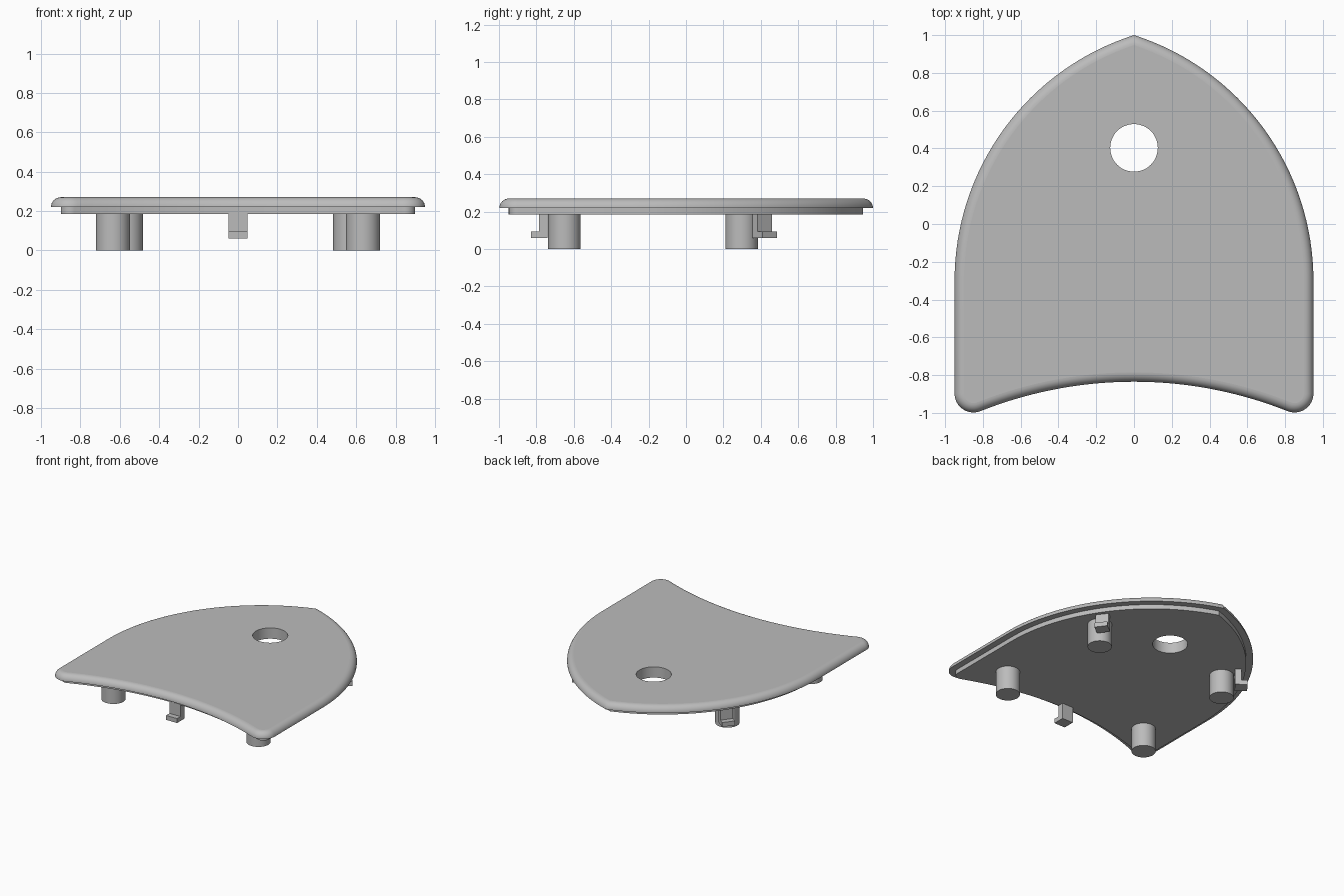
import bpy, bmesh
from math import sin, cos, pi, sqrt, atan2, acos, radians
from mathutils import Matrix, Vector

cube = bpy.data.objects.get("Cube")
if cube:
    bpy.data.objects.remove(cube)

grey = bpy.data.materials.new("light grey plastic")
grey.use_nodes = True
colour = (0.5, 0.5, 0.5, 1)
grey.diffuse_color = colour
grey.node_tree.nodes["Principled BSDF"].inputs["Base Color"].default_value = colour


def finish(name, bm, smooth=True):
    bmesh.ops.recalc_face_normals(bm, faces=bm.faces)
    mesh = bpy.data.meshes.new(name)
    bm.to_mesh(mesh)
    bm.free()
    obj = bpy.data.objects.new(name, mesh)
    bpy.context.collection.objects.link(obj)
    mesh.materials.append(grey)
    if smooth:
        bpy.ops.object.select_all(action='DESELECT')
        obj.select_set(True)
        bpy.context.view_layer.objects.active = obj
        bpy.ops.object.shade_smooth_by_angle(angle=radians(35))
        # Level faces stay flat beside the rounded rim
        for p in mesh.polygons:
            if abs(p.normal.z) > 0.999:
                p.use_smooth = False
    return obj


def arc(cx, cy, r, a0, a1, n):
    return [(cx + r * cos(a0 + (a1 - a0) * i / n),
             cy + r * sin(a0 + (a1 - a0) * i / n)) for i in range(n + 1)]


# Shield outline, offset inwards by d
WIDTH, SIDE_Y, CORNER, FRONT_R, FRONT_MID = 0.95, -0.3, 0.1, 2.2, -0.835
SIDE_R = (WIDTH ** 2 + (1 - SIDE_Y) ** 2) / (2 * WIDTH)


def outline(d):
    front_cy = FRONT_MID - FRONT_R
    cx = WIDTH - CORNER
    cy = front_cy + sqrt((FRONT_R + CORNER) ** 2 - cx ** 2)
    touch = atan2(cy - front_cy, cx)
    side_cx, side_r = WIDTH - SIDE_R, SIDE_R - d
    half = arc(0, front_cy, FRONT_R + d, pi / 2, touch, 20)
    half += arc(cx, cy, CORNER - d, touch - pi, 0, 12)[1:]
    half += arc(side_cx, SIDE_Y, side_r, 0, acos(-side_cx / side_r), 32)
    return half + [(-x, y) for x, y in half[-2:0:-1]]


# Cover plate: stepped underside, rounded upper rim, round hole
BOTTOM, STEP, TOP, RIM = 0.185, 0.22, 0.27, 0.05
levels = [(RIM, BOTTOM), (RIM, STEP)]
for i in range(9):
    a = i / 8 * pi / 2
    levels.append((RIM * (1 - cos(a)), STEP + (TOP - STEP) * sin(a)))

bm = bmesh.new()


def loft(rings):
    loops = [[bm.verts.new((x, y, z)) for x, y in pts] for pts, z in rings]
    n = len(loops[0])
    for a, b in zip(loops, loops[1:]):
        for i in range(n):
            j = (i + 1) % n
            bm.faces.new((a[i], a[j], b[j], b[i]))
    return [[bm.edges.get((lp[i], lp[(i + 1) % n])) for i in range(n)]
            for lp in (loops[0], loops[-1])]


hole = arc(0, 0.403, 0.126, 0, 2 * pi, 48)[:-1]
outer_low, outer_high = loft([(outline(d), z) for d, z in levels])
hole_low, hole_high = loft([(hole, BOTTOM), (hole, TOP)])
for edges, up in ((outer_low + hole_low, -1), (outer_high + hole_high, 1)):
    bmesh.ops.triangle_fill(bm, edges=edges, use_beauty=True, normal=Vector((0, 0, up)))
finish("cover_plate", bm)


# Round pegs under the plate
def peg(name, x, y):
    b = bmesh.new()
    bmesh.ops.create_cone(b, cap_ends=True, segments=40, radius1=0.087, radius2=0.087,
                          depth=BOTTOM + 0.005,
                          matrix=Matrix.Translation((x, y, (BOTTOM + 0.005) / 2)))
    finish(name, b)


# L-shaped clips: a stem with a foot pointing outwards
def clip(name, x, y, angle):
    profile = [(-0.045, BOTTOM + 0.005), (-0.045, 0.06), (0.045, 0.06),
               (0.045, 0.095), (0.002, 0.095), (0.002, BOTTOM + 0.005)]
    b = bmesh.new()
    face = b.faces.new([b.verts.new((r, -0.048, z)) for r, z in profile])
    ext = bmesh.ops.extrude_face_region(b, geom=[face])
    moved = [v for v in ext["geom"] if isinstance(v, bmesh.types.BMVert)]
    bmesh.ops.translate(b, verts=moved, vec=(0, 0.096, 0))
    b.transform(Matrix.Translation((x, y, 0)) @ Matrix.Rotation(angle, 4, 'Z'))
    finish(name, b, smooth=False)


clip("front_clip", 0, -0.785, -pi / 2)
for side, s in (("left", 1), ("right", -1)):
    peg("front_peg_" + side, s * 0.635, -0.65)
    peg("back_peg_" + side, s * 0.57, 0.297)
    a = radians(37)
    clip("back_clip_" + side, s * 0.65, 0.42, a if s > 0 else pi - a)
